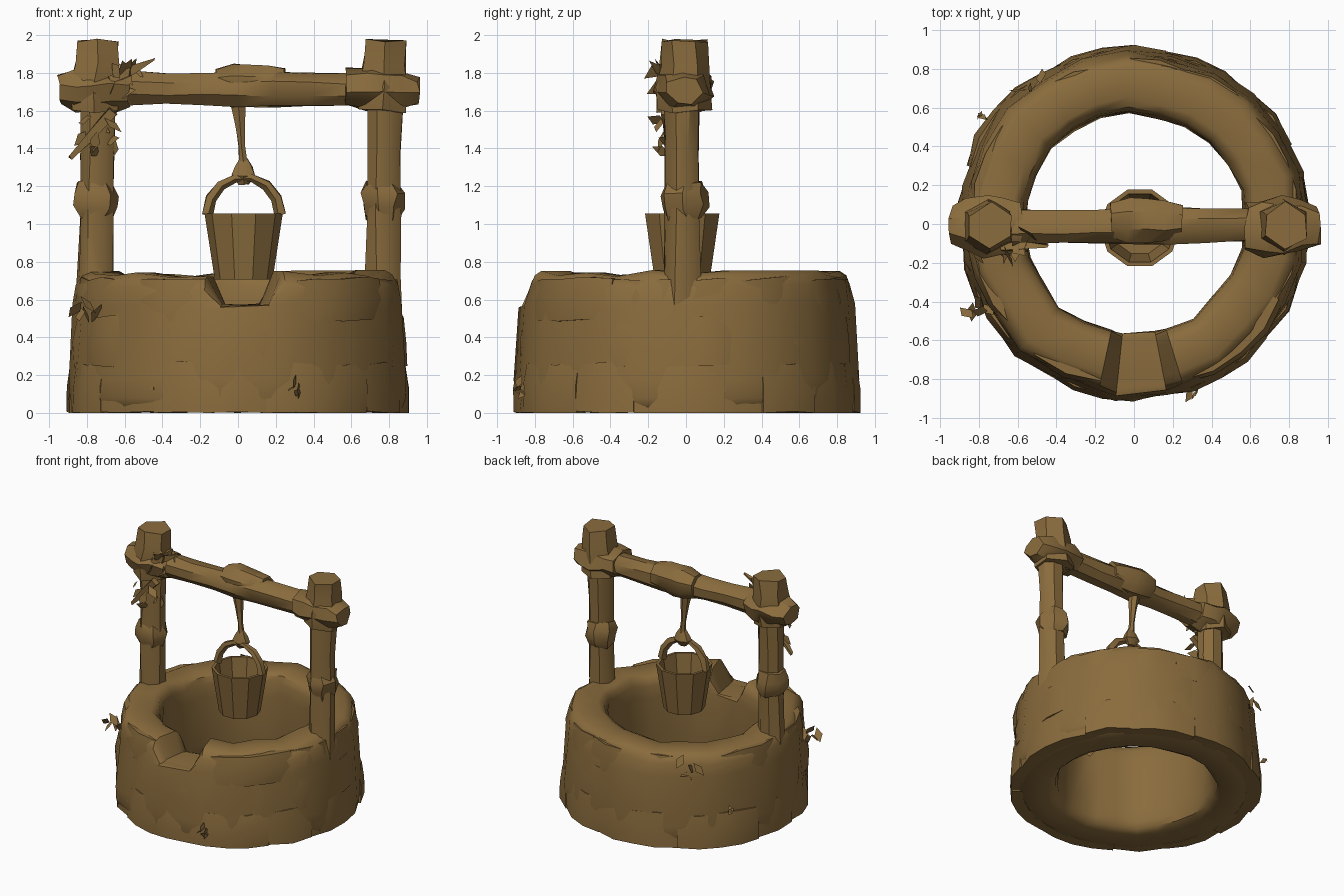
import bpy, bmesh, random
from math import sin, cos, pi, radians, copysign
from mathutils import Vector

random.seed(7)
if "Cube" in bpy.data.objects:
    bpy.data.objects.remove(bpy.data.objects["Cube"])

brown = bpy.data.materials.new("weathered brown")
brown.use_nodes = True
color = (0.255, 0.15, 0.047, 1)
brown.diffuse_color = color
brown.node_tree.nodes["Principled BSDF"].inputs["Base Color"].default_value = color


def jitter(amount):
    return random.uniform(-amount, amount)


def jitter_vector(amount):
    return Vector((jitter(amount), jitter(amount), jitter(amount)))


def polar(radius, angle, height):
    return Vector((radius * cos(angle), radius * sin(angle), height))


def finish(name, bm, sharp_angle=40):
    bmesh.ops.recalc_face_normals(bm, faces=bm.faces)
    mesh = bpy.data.meshes.new(name)
    bm.to_mesh(mesh)
    bm.free()
    mesh.materials.append(brown)
    part = bpy.data.objects.new(name, mesh)
    bpy.context.collection.objects.link(part)
    bpy.ops.object.select_all(action='DESELECT')
    part.select_set(True)
    bpy.context.view_layer.objects.active = part
    bpy.ops.object.shade_smooth_by_angle(angle=radians(sharp_angle))


def skin(bm, rings, closed=False):
    """Bridge rings of points with quads, capping the ends unless closed."""
    loops = [[bm.verts.new(point) for point in ring] for ring in rings]
    following = loops[1:] + ([loops[0]] if closed else [])
    for lower, upper in zip(loops, following):
        for i in range(len(lower)):
            bm.faces.new((lower[i - 1], lower[i], upper[i], upper[i - 1]))
    if not closed:
        bm.faces.new(loops[0])
        bm.faces.new(loops[-1])


def tube(name, points, radii, sides=8, rough=0.008, depth=1.0):
    """Rough limb through the points; depth scales its thickness along y."""
    bm = bmesh.new()
    points = [Vector(point) for point in points]
    last = len(points) - 1
    rings = []
    for k, (point, radius) in enumerate(zip(points, radii)):
        along = points[min(k + 1, last)] - points[max(k - 1, 0)]
        across = along.cross(Vector((0, 1, 0))).normalized()
        outward = across.cross(along).normalized() * depth
        ring = []
        for i in range(sides):
            angle = 2 * pi * (i + 0.5) / sides
            offset = across * cos(angle) + outward * sin(angle)
            ring.append(point + offset * radius + jitter_vector(rough))
        rings.append(ring)
    skin(bm, rings)
    finish(name, bm)


def log(name, start, end, radii, **options):
    """Straight limb with its radii spaced evenly from start to end."""
    start, end = Vector(start), Vector(end)
    steps = len(radii) - 1
    points = [start.lerp(end, i / steps) for i in range(steps + 1)]
    tube(name, points, radii, **options)


# Well wall: a rounded square section swept round, with a gap in the front rim
def rounded(value):
    return copysign(abs(value) ** 0.4, value)


wall_height, section_sides, wall_steps = 0.74, 16, 22
gap_angles = [-102, -96, -79, -73]
gap_span = gap_angles[-1] - gap_angles[0]
rest = [gap_angles[-1] + (360 - gap_span) * i / wall_steps for i in range(1, wall_steps)]
bm = bmesh.new()
rings = []
for degrees in gap_angles + rest:
    wobble, lift = jitter(0.02), jitter(0.02)
    broken = degrees in gap_angles[1:3]
    ring = []
    for i in range(section_sides):
        turn = 2 * pi * (i + 0.5) / section_sides
        height = wall_height / 2 * (1 + rounded(sin(turn)))
        radius = 0.72 + 0.15 * rounded(cos(turn)) + wobble + jitter(0.008)
        if cos(turn) > 0:
            radius += 0.05 * (1 - height / wall_height)
        if height > wall_height / 2:
            height += lift
        if broken:
            height = min(height, 0.57 + jitter(0.01))
        ring.append(polar(radius, radians(degrees), height))
    rings.append(ring)
skin(bm, rings, closed=True)
finish("well_wall", bm)


# Rough stones overlapping the outside of the wall in three courses
def stone(bm, start, end, bottom, top, radius):
    steps = max(2, round((end - start) / 11))
    push, slope = jitter(0.015), jitter(0.02)
    rings = []
    for i in range(steps + 1):
        angle = radians(start + (end - start) * i / steps)
        low = max(bottom + jitter(0.01), 0)
        high = top + slope * (i / steps - 0.5) + jitter(0.01)
        face = radius + push - (0.02 if i in (0, steps) else 0)
        outline = ((radius - 0.1, low), (face, low),
                   (face + jitter(0.01), (low + high) / 2),
                   (face - 0.02, high), (radius - 0.1, high))
        rings.append([polar(r, angle, z) for r, z in outline])
    skin(bm, rings)


def course(name, start, end, bottom, top, radius):
    bm = bmesh.new()
    while start < end:
        stop = start + random.uniform(22, 46)
        if stop > end - 15:
            stop = end
        stone(bm, start, stop, bottom, top, radius)
        start = stop
    finish(name, bm)


course("bottom_stones", -120, 240, bottom=0, top=0.26, radius=0.92)
course("middle_stones", -104, 256, bottom=0.25, top=0.51, radius=0.895)
course("upper_stones", gap_angles[-1], 360 + gap_angles[0], bottom=0.49, top=0.71, radius=0.87)

# Posts with squared heads, swollen joints and bark bands, one on each side
for side, label in ((-1, "right"), (1, "left")):
    x = 0.76 * side
    log(label + "_post", (x, -0.02, 0.4), (x + 0.02, -0.02, 1.7),
        [0.12, 0.1, 0.098, 0.092, 0.1])
    log(label + "_post_head", (x, -0.01, 1.6), (x + 0.02, -0.01, 1.97),
        [0.14, 0.15, 0.13, 0.12], sides=6, rough=0.012)
    log(label + "_joint", (0.95 * side, -0.01, 1.71), (0.58 * side, -0.02, 1.72),
        [0.08, 0.11, 0.125, 0.12, 0.1], sides=7, rough=0.014, depth=1.25)
    log(label + "_post_band", (x, -0.01, 1.03), (x, -0.01, 1.22),
        [0.09, 0.115, 0.115, 0.09], sides=7, rough=0.015, depth=1.1)

# Cross beam with a swollen middle
log("cross_beam", (-0.75, -0.02, 1.72), (0.75, 0, 1.71),
    [0.1, 0.095, 0.09, 0.09, 0.1, 0.1, 0.095, 0.09, 0.09], rough=0.006)
log("beam_swelling", (-0.12, 0.02, 1.735), (0.25, 0.01, 1.735),
    [0.09, 0.125, 0.12, 0.11, 0.095], rough=0.006)

# Rope, knot and arched bucket handle
bucket_x, bucket_y = 0.03, -0.02
log("rope", (0, 0, 1.64), (bucket_x, 0, 1.3), [0.045, 0.03, 0.02, 0.024],
    sides=6, rough=0.003)
log("rope_knot", (bucket_x, 0, 1.35), (bucket_x, 0, 1.21), [0.02, 0.05, 0.07, 0.03],
    sides=6, rough=0.004, depth=0.7)
handle_steps = 7
arch = [pi * i / handle_steps for i in range(handle_steps + 1)]
tube("bucket_handle",
     [(bucket_x - 0.195 * cos(a), bucket_y, 1.05 + 0.2 * sin(a)) for a in arch],
     [0.02 + 0.012 * abs(cos(a)) for a in arch], sides=5, rough=0.004)

# Open bucket with thick sides
bucket_sides = 10
bm = bmesh.new()
rings = []
for radius, height in ((0.153, 0.705), (0.207, 1.055), (0.185, 1.055), (0.14, 0.75)):
    ring = [polar(radius, 2 * pi * i / bucket_sides, height) for i in range(bucket_sides)]
    rings.append([point + Vector((bucket_x, bucket_y, 0)) for point in ring])
skin(bm, rings)
finish("bucket", bm, sharp_angle=30)


# Torn bark and stone chips: small bent sheets scattered in a patch
def scraps(name, center, spread, size, count):
    bm = bmesh.new()
    for _ in range(count):
        middle = Vector(center) + jitter_vector(spread)
        length = jitter_vector(1).normalized() * size
        width = length.orthogonal().normalized() * size / 2
        bend = length.cross(width).normalized() * size / 3
        tail, left, right, tip = [bm.verts.new(corner) for corner in (
            middle - length, middle + width + bend, middle - width, middle + length + bend)]
        bm.faces.new((tail, left, right))
        bm.faces.new((right, left, tip))
    finish(name, bm)


scraps("bark_at_joint", (-0.62, -0.1, 1.76), spread=0.08, size=0.07, count=12)
scraps("bark_on_post", (-0.74, -0.07, 1.47), spread=0.09, size=0.06, count=11)
scraps("front_chips", (0.3, -0.85, 0.13), spread=0.04, size=0.04, count=6)
scraps("side_chips", (-0.8, -0.4, 0.55), spread=0.07, size=0.06, count=7)
scraps("back_chips", (-0.53, 0.68, 0.62), spread=0.08, size=0.06, count=8)
scraps("loose_chip", (-0.79, 0.55, 0.3), spread=0.01, size=0.035, count=3)

# Vine strips curling off the right joint
log("vine_sprig", (-0.68, -0.12, 1.76), (-0.44, -0.11, 1.87), [0.03, 0.025, 0.01], sides=4)
log("vine_tail", (-0.66, -0.11, 1.6), (-0.89, -0.08, 1.35), [0.03, 0.025, 0.015], sides=4)
